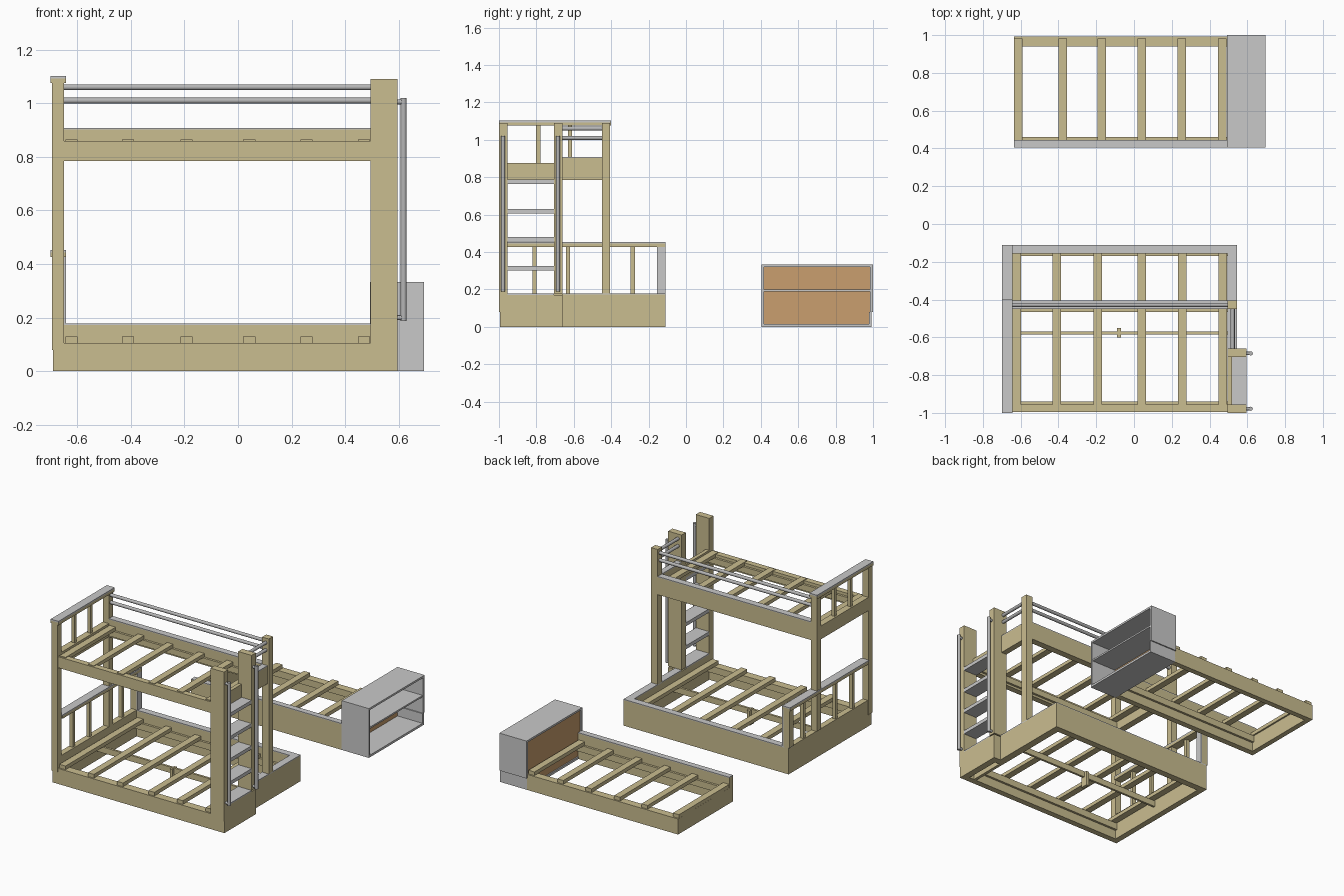
import bpy
from mathutils import Vector

default_cube = bpy.data.objects.get("Cube")
if default_cube:
    bpy.data.objects.remove(default_cube, do_unlink=True)


def make_material(name, srgb):
    linear = [((c / 255 + 0.055) / 1.055) ** 2.4 for c in srgb] + [1.0]
    material = bpy.data.materials.new(name)
    material.use_nodes = True
    material.diffuse_color = linear
    material.node_tree.nodes["Principled BSDF"].inputs["Base Color"].default_value = linear
    return material


wood = make_material("pale wood", (202, 189, 144))
grey = make_material("light grey paint", (201, 201, 201))
metal = make_material("grey metal", (182, 182, 182))
panel = make_material("orange brown panel", (202, 159, 110))


def box(name, x, y, z, material=wood):
    """Axis-aligned board given as three (low, high) ranges."""
    low, high = (Vector(corner) for corner in zip(x, y, z))
    bpy.ops.mesh.primitive_cube_add(size=1, location=(low + high) / 2)
    board = bpy.context.object
    board.name = name
    board.data.transform(board.matrix_basis.Diagonal((*(high - low), 1)))
    board.data.materials.append(material)
    return board


def rod(name, start, end, radius=0.011):
    """Round bar between two points."""
    start, end = Vector(start), Vector(end)
    axis = end - start
    bpy.ops.mesh.primitive_cylinder_add(vertices=16, radius=radius, depth=axis.length,
                                        location=(start + end) / 2)
    bar = bpy.context.object
    bar.name = name
    bar.rotation_euler = axis.to_track_quat("Z", "Y").to_euler()
    bar.data.materials.append(metal)
    bpy.ops.object.shade_smooth_by_angle()


def capped(name, x, y, z, cap=0.006):
    """Wooden board with a grey strip along its top."""
    box(name, x, y, (z[0], z[1] - cap))
    box(name + "_cap", x, y, (z[1] - cap, z[1]), grey)


def slats(name, centres, y, z, width=0.045):
    for centre in centres:
        box(name, (centre - width / 2, centre + width / 2), y, z)


# Shared ranges
FRONT = (-0.995, -0.955)
MIDDLE = (-0.45, -0.405)
BACK = (-0.155, -0.11)
HEAD = (-0.695, -0.65)
FOOT = (0.495, 0.545)
DEEP_FOOT = (0.495, 0.595)
SPAN = (HEAD[1], FOOT[0])
LADDER_SIDE = (-0.705, -0.66)
BASE = (0, 0.178)
bed_slats = [-0.622, -0.41, -0.192, 0.042, 0.255, 0.47]
single_slats = [-0.612, -0.378, -0.172, 0.04, 0.252, 0.468]

# Lower bed frame
box("lower_front_rail", (-0.69, 0.59), FRONT, (0, 0.105))
capped("lower_back_rail", (-0.69, FOOT[1]), BACK, BASE)
box("lower_head_board", (-0.69, -0.65), (FRONT[0], BACK[1]), BASE)
capped("lower_foot_board", FOOT, (LADDER_SIDE[1], BACK[0]), BASE)
box("ladder_base", (0.55, 0.595), (FRONT[0], LADDER_SIDE[1]), (0, 0.17))
box("ladder_base_inner", (0.495, 0.515), (FRONT[1], LADDER_SIDE[1]), (0, 0.17))
box("ladder_base_top", DEEP_FOOT, (FRONT[1], LADDER_SIDE[0]), (0.17, 0.178), grey)
box("ladder_base_side", (0.515, 0.55), LADDER_SIDE, (0, 0.17))
box("lower_front_ledge", SPAN, (-0.955, -0.94), (0.06, 0.105))
box("lower_back_ledge", SPAN, (-0.17, -0.155), (0.06, 0.105))
box("lower_centre_beam", SPAN, (-0.585, -0.57), (0.065, 0.105))
box("lower_centre_leg", (-0.09, -0.07), (-0.6, -0.55), (0, 0.1))
slats("lower_slat", bed_slats, (-0.985, BACK[0]), (0.105, 0.13))

# Corner posts
box("head_front_post", HEAD, (-1, -0.955), (0.08, 1.09))
box("head_middle_post", HEAD, MIDDLE, (BASE[1], 1.09))
box("ladder_front_post", DEEP_FOOT, (-1, -0.955), (0.08, 1.09))
box("ladder_back_post", DEEP_FOOT, LADDER_SIDE, (BASE[1], 1.09))
box("foot_middle_post", FOOT, MIDDLE, (BASE[1], 1.09))

# Low headboard
box("head_back_post", HEAD, BACK, (BASE[1], 0.43))
box("head_back_post_lining", (-0.65, -0.642), BACK, (BASE[1], 0.43), grey)
capped("low_headboard_rail", (-0.7, -0.642), (FRONT[1], BACK[1]), (0.427, 0.452), 0.008)
for y in (-0.81, -0.63, -0.285):
    box("low_headboard_bar", (-0.685, -0.66), (y - 0.011, y + 0.011), (BASE[1], 0.43))

# Upper bed frame
UPPER = (0.785, 0.875)
box("upper_front_rail", SPAN, FRONT, (0.785, 0.86))
capped("upper_back_rail", SPAN, MIDDLE, (0.785, 0.908))
box("upper_head_rail", HEAD, (FRONT[1], MIDDLE[0]), UPPER)
box("upper_foot_rail", (0.495, 0.52), (FRONT[1], LADDER_SIDE[0]), UPPER)
capped("upper_foot_guard_board", (0.495, 0.535), (LADDER_SIDE[1], MIDDLE[0]), (0.785, 0.908))
box("upper_front_ledge", SPAN, (-0.955, -0.94), (0.8, 0.84))
box("upper_back_ledge", SPAN, (-0.465, -0.45), (0.8, 0.84))
slats("upper_slat", bed_slats, (-0.985, MIDDLE[0]), (0.84, 0.864))

# Tall headboard
capped("tall_headboard_rail", (-0.7, -0.642), (-1, -0.4), (1.075, 1.102), 0.01)
for y in (-0.79, -0.62):
    box("tall_headboard_bar", (-0.685, -0.66), (y - 0.011, y + 0.011), (UPPER[1], 1.08))

# Guard rods
for z in (1.01, 1.06):
    rod("back_guard_rod", (HEAD[1], -0.428, z), (FOOT[0], -0.428, z))
    rod("foot_guard_rod", (0.522, LADDER_SIDE[1], z), (0.522, MIDDLE[0], z))

# Ladder steps and handles
for z in (0.313, 0.468, 0.618, 0.775):
    box("ladder_step", DEEP_FOOT, (FRONT[1], LADDER_SIDE[0]), (z - 0.012, z + 0.012), grey)
for y in (-0.978, -0.685):
    rod("ladder_handle", (0.618, y, 0.188), (0.618, y, 1.02))
    for z in (0.2, 1.005):
        rod("handle_bracket", (0.59, y, z), (0.618, y, z), 0.009)

# Separate single bed
SINGLE = (-0.635, 0.495)
capped("single_front_rail", SINGLE, (0.405, 0.445), BASE)
box("single_back_rail", SINGLE, (0.955, 0.992), (0, 0.105))
box("single_end_board", (-0.635, -0.6), (0.445, 0.955), (0, 0.105))
box("single_front_ledge", (-0.6, 0.495), (0.445, 0.46), (0.06, 0.105))
box("single_back_ledge", (-0.6, 0.495), (0.94, 0.955), (0.06, 0.105))
slats("single_slat", single_slats, (0.445, 0.982), (0.105, 0.13))

# Bookcase at the end of the single bed
CASE_X, CASE_Y = (0.492, 0.695), (0.405, 1.0)
INNER_Y = (0.418, 0.985)
box("bookcase_front_side", CASE_X, (CASE_Y[0], INNER_Y[0]), (0, 0.333), grey)
box("bookcase_back_side", CASE_X, (INNER_Y[1], CASE_Y[1]), (0.08, 0.333), grey)
box("bookcase_back_plinth", CASE_X, (0.978, 0.992), (0, 0.08), grey)
box("bookcase_top", CASE_X, INNER_Y, (0.32, 0.333), grey)
box("bookcase_bottom", CASE_X, INNER_Y, (0, 0.015), grey)
box("bookcase_shelf", (0.508, 0.69), INNER_Y, (0.189, 0.2), grey)
box("bookcase_back_panel", (0.5, 0.508), INNER_Y, (0.015, 0.32), panel)
